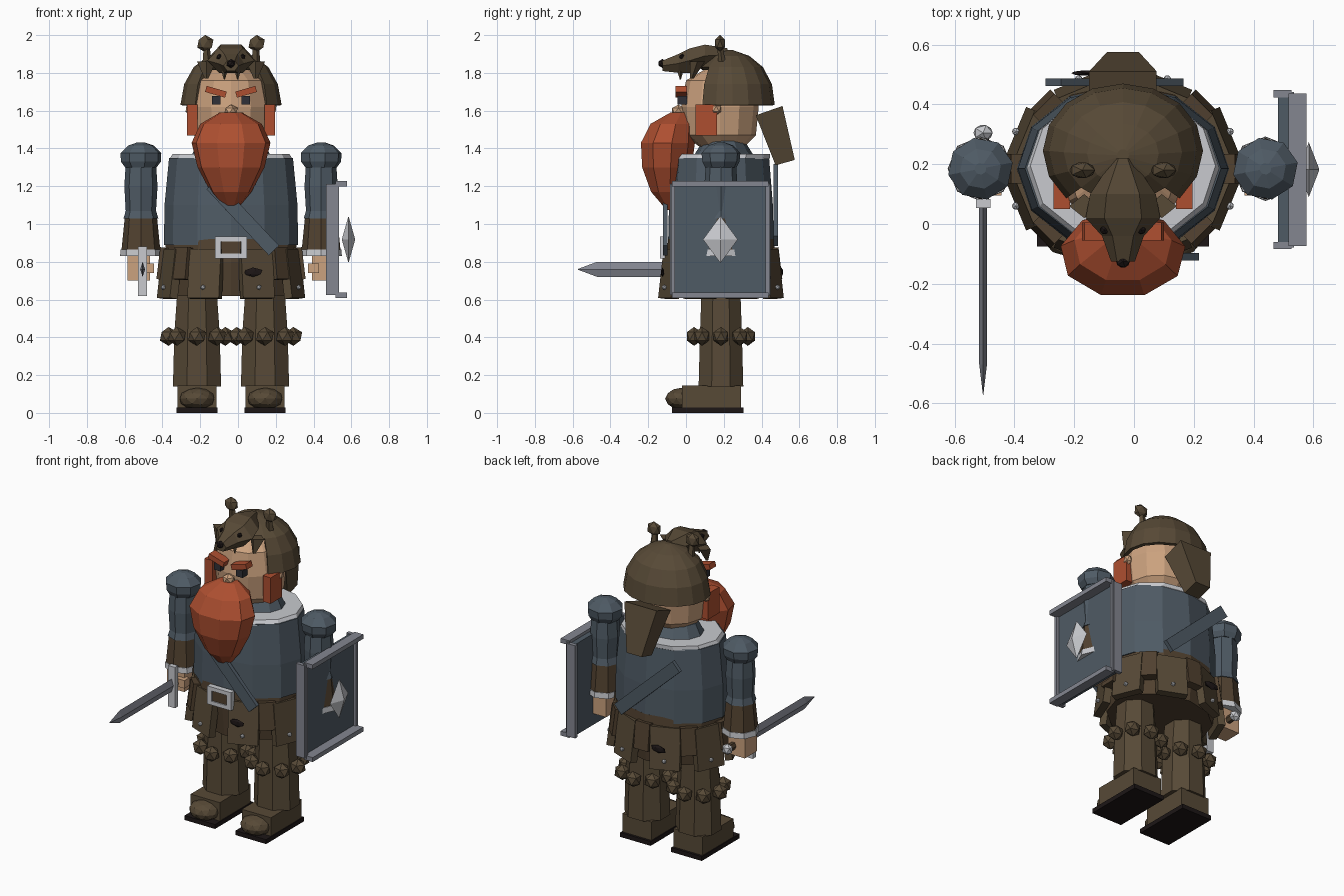
import bpy, bmesh, math
from mathutils import Vector, Euler

cube = bpy.data.objects.get("Cube")
if cube:
    bpy.data.objects.remove(cube)

CX, CY = -0.037, 0.185   # body axis


def material(name, r, g, b):
    m = bpy.data.materials.new(name)
    m.use_nodes = True
    m.diffuse_color = (r, g, b, 1)
    node = next(n for n in m.node_tree.nodes if n.type == 'BSDF_PRINCIPLED')
    node.inputs["Base Color"].default_value = (r, g, b, 1)
    return m


FUR = material("fur brown", 0.095, 0.067, 0.037)
LEATHER = material("leather brown", 0.082, 0.053, 0.029)
STEEL = material("blue steel", 0.078, 0.104, 0.13)
SILVER = material("light silver", 0.58, 0.59, 0.62)
IRON = material("mid iron", 0.23, 0.24, 0.28)
HAIR = material("red hair", 0.42, 0.078, 0.03)
SKIN = material("skin", 0.6, 0.36, 0.21)
BLACK = material("near black", 0.012, 0.008, 0.008)
EYE = material("eye grey", 0.03, 0.03, 0.038)


def finish(name, bm, mat):
    bmesh.ops.recalc_face_normals(bm, faces=bm.faces)
    me = bpy.data.meshes.new(name)
    bm.to_mesh(me)
    bm.free()
    me.materials.append(mat)
    ob = bpy.data.objects.new(name, me)
    bpy.context.collection.objects.link(ob)
    return ob


def ring(n, c, u, v, phase=0.0):
    """Ellipse of n points around c, spanned by u and v."""
    c, u, v = Vector(c), Vector(u), Vector(v)
    angles = [phase + math.tau * i / n for i in range(n)]
    return [c + u * math.cos(a) + v * math.sin(a) for a in angles]


def loft(name, rings, mat, caps=True):
    bm = bmesh.new()
    loops = [[bm.verts.new(p) for p in r] for r in rings]
    n = len(loops[0])
    for a, b in zip(loops, loops[1:]):
        for i in range(n):
            j = (i + 1) % n
            bm.faces.new((a[i], a[j], b[j], b[i]))
    if caps:
        bm.faces.new(loops[0])
        bm.faces.new(loops[-1])
    return finish(name, bm, mat)


def lathe(name, x, profile, mat, n=12, phase=0.0, caps=True):
    """Profile rows: z, centre y, x radius, y radius."""
    return loft(name, [ring(n, (x, y, z), (rx, 0, 0), (0, ry, 0), phase)
                       for z, y, rx, ry in profile], mat, caps)


def box(name, loc, size, mat, rot=(0, 0, 0)):
    bm = bmesh.new()
    bmesh.ops.create_cube(bm, size=1)
    for v in bm.verts:
        v.co = Vector([a * b for a, b in zip(v.co, size)])
        v.co.rotate(Euler(rot))
        v.co += Vector(loc)
    return finish(name, bm, mat)


def ball(name, loc, radii, mat, sub=1):
    bm = bmesh.new()
    bmesh.ops.create_icosphere(bm, subdivisions=sub, radius=1)
    for v in bm.verts:
        v.co = Vector([a * b for a, b in zip(v.co, radii)]) + Vector(loc)
    return finish(name, bm, mat)


# Torso, collar and waist
lathe("waist", CX, [(0.62, CY, .33, .27), (0.8, CY, .35, .29), (0.92, CY, .345, .28)], LEATHER)
lathe("chest", CX, [(0.89, CY, .355, .28), (1.1, CY, .352, .275), (1.35, CY, .328, .255)], STEEL)
lathe("collar_rim", CX, [(1.33, CY, .31, .24), (1.345, CY, .325, .258), (1.37, CY + .01, .31, .25)], SILVER)
lathe("gorget", CX, [(1.36, .2, .21, .16), (1.44, .2, .17, .11)], STEEL)

# Skirt plates with rivets, and short straps between them
for k in range(8):
    a = math.radians(22.5 + 45 * k)
    c, s = math.cos(a), math.sin(a)
    box("skirt_plate", (CX + .35 * c, CY + .285 * s, .735), (.045, .18, .26), FUR, (0, -.12, a))
    ball("rivet", (CX + .388 * c, CY + .325 * s, .665), (.014, .014, .014), SILVER)
    b = math.radians(45 * k)
    if k != 6:
        box("hip_strap", (CX + .36 * math.cos(b), CY + .29 * math.sin(b), .79), (.05, .1, .17), LEATHER, (0, -.12, b))
for x, y in ((.08, -.125), (-.16, .505)):
    ball("skirt_tear", (x, y, .745), (.055, .01, .025), BLACK)

# Belt buckle
box("buckle_plate", (CX, -.115, .875), (.1, .03, .07), LEATHER)
for s in (-1, 1):
    box("buckle_side", (CX + s * .068, -.12, .875), (.032, .035, .115), SILVER)
    box("buckle_bar", (CX, -.12, .875 + s * .045), (.16, .035, .025), SILVER)

# Shoulder strap, front and back
for x0, z0, x1, z1, y in ((-.14, 1.21, .19, .86, -.11), (-.27, 1.29, .14, .91, .475)):
    box("shoulder_strap", ((x0 + x1) / 2, y, (z0 + z1) / 2), (math.hypot(x1 - x0, z1 - z0), .025, .075),
        STEEL, (0, math.atan2(z0 - z1, x1 - x0), 0))

# Head and face
lathe("head", CX, [(1.41, .19, .14, .12), (1.47, .18, .195, .19), (1.62, .18, .21, .205),
                   (1.76, .18, .18, .18), (1.83, .2, .08, .08)], SKIN)
lathe("beard", CX, [(1.075, -.08, .03, .025), (1.17, -.1, .11, .09), (1.3, -.105, .18, .135),
                    (1.43, -.1, .212, .147), (1.53, -.075, .165, .12), (1.59, -.035, .06, .05)], HAIR, 9, .17)
ball("nose", (CX, -.04, 1.6), (.04, .04, .032), SKIN)
for s in (-1, 1):
    box("sideburn", (CX + s * .205, .107, 1.55), (.055, .115, .165), HAIR)
    ball("ear", (CX + s * .218, .16, 1.61), (.025, .03, .035), SKIN)
    box("eye", (CX + s * .078, -.02, 1.655), (.045, .05, .045), EYE)
    box("eyebrow", (CX + s * .08, -.025, 1.7), (.11, .06, .033), HAIR, (0, -s * .28, 0))

# Fur hood: open dome with a cut-out for the face
hood = lathe("fur_hood", CX, [(1.63, .245, .268, .225), (1.74, .245, .248, .21), (1.83, .24, .198, .168),
                              (1.89, .235, .12, .1), (1.92, .23, .02, .02)], FUR, 16, caps=False)
bm = bmesh.new()
bm.from_mesh(hood.data)
cut = [f for f in bm.faces if f.calc_center_median().y < .09 and f.calc_center_median().z < 1.8]
bmesh.ops.delete(bm, geom=cut, context='FACES')
bmesh.ops.holes_fill(bm, edges=[e for e in bm.edges if e.is_boundary and all(v.co.z > 1.9 for v in e.verts)])
bm.to_mesh(hood.data)
bm.free()
shell = hood.modifiers.new("thickness", 'SOLIDIFY')
shell.thickness = .02
shell.offset = -1
loft("hood_tail", [ring(4, c, u, v, math.pi / 4) for c, u, v in (
    ((CX, .44, 1.6), (.16, 0, 0), (0, .1, .035)),
    ((CX, .525, 1.325), (.075, 0, 0), (0, .072, .02)))], FUR)

# Animal head on the hood
loft("animal_head", [ring(6, (CX, y, (lo + hi) / 2), (w, 0, 0), (0, 0, (hi - lo) / 1.74)) for y, w, lo, hi in (
    (.22, .03, 1.86, 1.93), (.1, .11, 1.83, 1.95), (.02, .125, 1.8, 1.93),
    (-.04, .07, 1.8, 1.9), (-.125, .04, 1.81, 1.865))], FUR)
ball("animal_nose", (CX, -.125, 1.85), (.026, .024, .024), BLACK)
for s in (-1, 1):
    ball("animal_eye", (CX + s * .062, -.02, 1.885), (.016, .016, .016), BLACK)
    ball("animal_ear", (CX + s * .136, .18, 1.955), (.048, .03, .046), FUR)
    lathe("animal_ear_root", CX + s * .13, [(1.86, .19, .025, .02), (1.94, .18, .018, .015)], FUR, 5)
    lathe("fang", CX + s * .035, [(1.765, -.03, .003, .003), (1.81, -.03, .016, .016)], FUR, 4)
    lathe("cheek_flap", CX + s * .13, [(1.77, .03, .01, .01), (1.86, .06, .05, .04)], FUR, 4)

# Arms
for s in (-1, 1):
    x = CX + s * .477
    lathe("shoulder_guard", x, [(1.3, CY, .085, .085), (1.33, CY, .108, .1), (1.375, CY, .11, .105),
                                (1.415, CY, .07, .068), (1.432, CY, .02, .02)], STEEL, 8, .2)
    lathe("upper_arm", x, [(1.07, CY, .08, .08), (1.2, CY, .088, .088), (1.32, CY, .08, .08)], STEEL, 8)
    lathe("elbow_guard", x, [(1.03, CY, .092, .092), (1.07, CY, .08, .08)], STEEL, 8)
    lathe("forearm", x, [(.85, CY, .104, .104), (1.03, CY, .086, .086)], LEATHER, 8)
    lathe("cuff", x, [(.83, CY, .11, .108), (.865, CY, .107, .106)], SILVER, 8)
    box("hand", (x + s * .012, CY, .765), (.12, .12, .13), SKIN)
    box("thumb", (x - s * .04, CY - .065, .765), (.06, .05, .05), SKIN)

# Legs and boots
for s in (-1, 1):
    x = CX + s * .18
    lathe("trouser_leg", x, [(.14, CY, .138, .128), (.42, CY, .13, .12), (.68, CY, .11, .11)], FUR, 8, math.pi / 8)
    for k in range(8):
        a = math.tau * k / 8
        ball("knee_fur", (x + .15 * math.cos(a), CY + .142 * math.sin(a), .405), (.052, .045, .05), FUR)
    box("boot", (x, .135, .085), (.205, .31, .12), FUR)
    box("sole", (x, .115, .014), (.215, .38, .028), BLACK)
    ball("toe_cap", (x, -.025, .075), (.095, .085, .058), FUR, 2)

# Shield
SY, SZ = .182, .918
box("shield_panel", (.5, SY, SZ), (.035, .5, .58), STEEL)
for s in (-1, 1):
    box("shield_upright", (.497, SY + s * .254, SZ), (.06, .025, .59), IRON)
    box("shield_crossbar", (.547, SY, SZ + s * .295), (.06, .51, .028), IRON)
    box("shield_edge", (.525, SY + s * .25, SZ), (.02, .02, .6), IRON)
loft("shield_boss", [ring(4, (x, SY, SZ), (0, .092 * k, 0), (0, 0, .125 * k))
                     for x, k in ((.55, .02), (.585, 1), (.62, .02))], SILVER)

# Sword
WX, WZ = -.505, .76
loft("blade", [ring(4, (WX, y, WZ), (.013 * k, 0, 0), (0, 0, .04 * k))
               for y, k in ((.06, 1), (-.47, 1), (-.572, .05))], IRON)
box("sword_guard", (WX, .068, .75), (.048, .03, .26), SILVER)
loft("sword_grip", [ring(6, (WX, y, WZ), (.02, 0, 0), (0, 0, .025)) for y in (.07, .3)], LEATHER)
ball("pommel", (WX, .305, WZ), (.036, .03, .036), SILVER)
